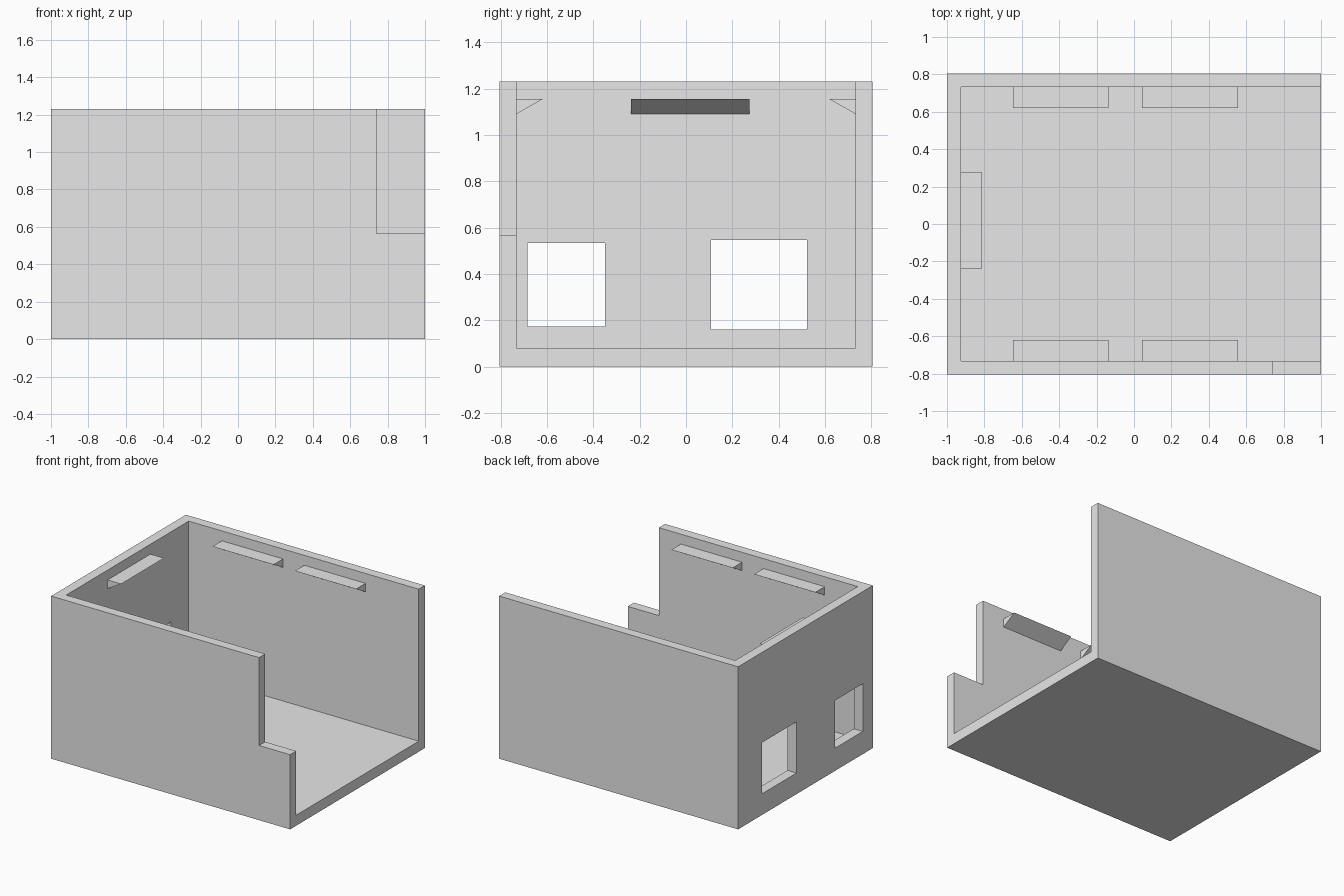
import bpy
import bmesh
from mathutils import Vector

cube = bpy.data.objects.get("Cube")
if cube:
    bpy.data.objects.remove(cube, do_unlink=True)

grey = bpy.data.materials.new("plain grey")
grey.use_nodes = True
grey.diffuse_color = (0.8, 0.8, 0.8, 1)
grey.node_tree.nodes["Principled BSDF"].inputs["Base Color"].default_value = (0.8, 0.8, 0.8, 1)

LENGTH, DEPTH, HEIGHT = 1.0, 0.805, 1.23      # half length, half depth, full height
INNER_X, INNER_Y, FLOOR = -0.925, 0.732, 0.08


def finish(name, bm):
    bmesh.ops.recalc_face_normals(bm, faces=bm.faces)
    mesh = bpy.data.meshes.new(name)
    bm.to_mesh(mesh)
    bm.free()
    mesh.materials.append(grey)
    obj = bpy.data.objects.new(name, mesh)
    bpy.context.scene.collection.objects.link(obj)
    return obj


def box(name, x, y, z):
    bm = bmesh.new()
    bmesh.ops.create_cube(bm, size=1)
    for v in bm.verts:
        v.co = Vector([(r[0] + r[1]) / 2 + c * (r[1] - r[0]) for c, r in zip(v.co, (x, y, z))])
    return finish(name, bm)


def cut(target, x, y, z):
    cutter = box("cutter", x, y, z)
    cutter.hide_render = True
    mod = target.modifiers.new("cut", "BOOLEAN")
    mod.operation = "DIFFERENCE"
    mod.solver = "EXACT"
    mod.object = cutter
    bpy.context.view_layer.objects.active = target
    bpy.ops.object.modifier_apply(modifier=mod.name)
    bpy.data.objects.remove(cutter, do_unlink=True)


def ledge(name, start, along, length, outward):
    # Triangular shelf: flat on top, sloping back to the wall below
    bm = bmesh.new()
    start, along, outward = Vector(start), Vector(along), Vector(outward)
    profile = [start, start + outward * 0.113, start - Vector((0, 0, 0.065))]
    face = bm.faces.new([bm.verts.new(p) for p in profile])
    extruded = bmesh.ops.extrude_face_region(bm, geom=[face])["geom"]
    moved = [g for g in extruded if isinstance(g, bmesh.types.BMVert)]
    bmesh.ops.translate(bm, verts=moved, vec=along * length)
    return finish(name, bm)


# Room shell, open on top and at one end
shell = box("room_shell", (-LENGTH, LENGTH), (-DEPTH, DEPTH), (0, HEIGHT))
cut(shell, (INNER_X, 1.5), (-INNER_Y, INNER_Y), (FLOOR, 2))

# Step in the front wall
cut(shell, (0.74, 1.5), (-1, -0.6), (0.565, 2))

# Two windows in the end wall
cut(shell, (-1.2, -0.8), (-0.685, -0.35), (0.172, 0.533))
cut(shell, (-1.2, -0.8), (0.108, 0.522), (0.16, 0.547))

# Ledges on the front, back and end walls
TOP, SPAN = 1.155, 0.512
for side, y in (("front", -INNER_Y), ("back", INNER_Y)):
    for part, x in (("inner", -0.648), ("outer", 0.043)):
        ledge(f"{side}_{part}_ledge", (x, y, TOP), (1, 0, 0), SPAN, (0, -1 if y > 0 else 1, 0))
ledge("end_ledge", (INNER_X, -0.237, TOP), (0, 1, 0), SPAN, (1, 0, 0))
